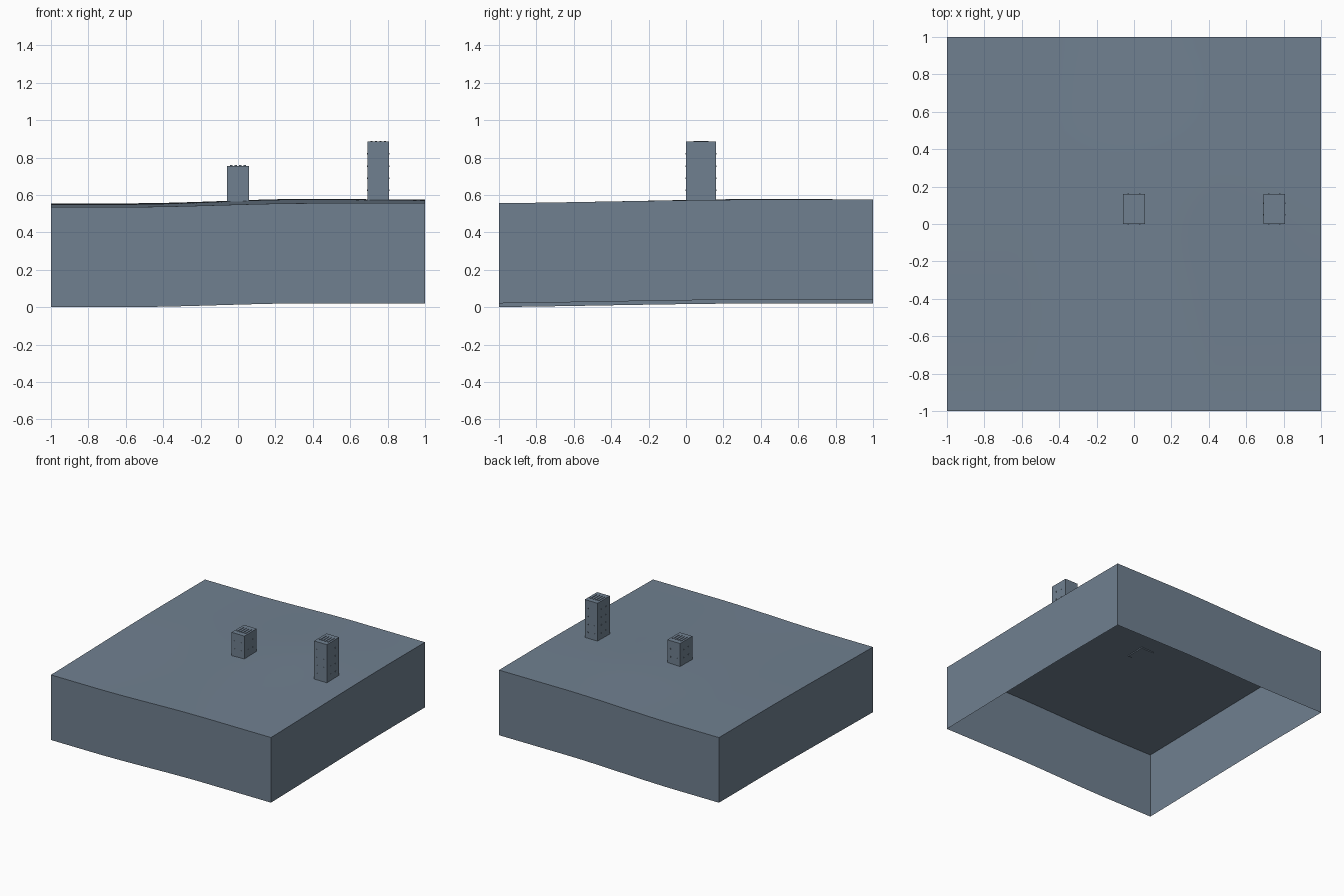
import bpy, bmesh, math
from mathutils import Matrix, Vector

if "Cube" in bpy.data.objects:
    bpy.data.objects.remove(bpy.data.objects["Cube"], do_unlink=True)

slate = bpy.data.materials.new("slate grey")
slate.use_nodes = True
colour = (0.162, 0.216, 0.279, 1)
slate.diffuse_color = colour
slate.node_tree.nodes["Principled BSDF"].inputs["Base Color"].default_value = colour

SKIRT = 0.535


def smooth(value, low, high):
    t = min(max((value - low) / (high - low), 0), 1)
    return t * t * (3 - 2 * t)


def ground_height(x, y):
    rise = 0.02 * smooth(x, -0.6, 0.4) + 0.022 * smooth(y, -1.4, 0.5)
    knoll = 0.004 * math.exp(-((x - 0.3) ** 2 + (y - 0.4) ** 2) / 0.2)
    return SKIRT + rise + knoll - 0.002 * smooth(y, -1.4, -1)


def add_object(name, bm):
    mesh = bpy.data.meshes.new(name)
    bm.to_mesh(mesh)
    bm.free()
    mesh.materials.append(slate)
    obj = bpy.data.objects.new(name, mesh)
    bpy.context.collection.objects.link(obj)
    return obj


def add_box(bm, low, high):
    low, high = Vector(low), Vector(high)
    place = Matrix.Translation((low + high) / 2) @ Matrix.Diagonal((high - low).to_4d())
    bmesh.ops.create_cube(bm, size=1, matrix=place)


# Rolling ground with a hanging skirt, open underneath
bm = bmesh.new()
bmesh.ops.create_grid(bm, x_segments=32, y_segments=32, size=1)
for v in bm.verts:
    v.co.z = ground_height(v.co.x, v.co.y)
rim = [e for e in bm.edges if e.is_boundary]
skirt = bmesh.ops.extrude_edge_only(bm, edges=rim)["geom"]
for v in skirt:
    if isinstance(v, bmesh.types.BMVert):
        v.co.z -= SKIRT
bmesh.ops.recalc_face_normals(bm, faces=bm.faces)
ground = add_object("ground_slab", bm)
bpy.context.view_layer.objects.active = ground
ground.select_set(True)
bpy.ops.object.shade_smooth_by_angle(angle=math.radians(30))


# Towers with small wall panels and raised roof slats
def add_tower(name, x, top):
    half, front, back, base, lip = 0.058, 0.0, 0.16, 0.56, 0.002
    bm = bmesh.new()
    add_box(bm, (x - half, front, base), (x + half, back, top))
    for i in range(4):
        sx = x - 0.036 + i * 0.024
        add_box(bm, (sx - 0.006, 0.04, top - lip), (sx + 0.006, 0.12, top + 0.004))
    z = base + 0.06
    while z < top - 0.02:
        for offset in (-0.03, 0.03):
            add_box(bm, (x + offset - 0.004, front - lip, z),
                    (x + offset + 0.004, back + lip, z + 0.008))
            y = (front + back) / 2 + offset
            add_box(bm, (x - half - lip, y - 0.004, z),
                    (x + half + lip, y + 0.004, z + 0.008))
        z += 0.065
    return add_object(name, bm)


add_tower("short_tower", 0.0, 0.755)
add_tower("tall_tower", 0.75, 0.885)
